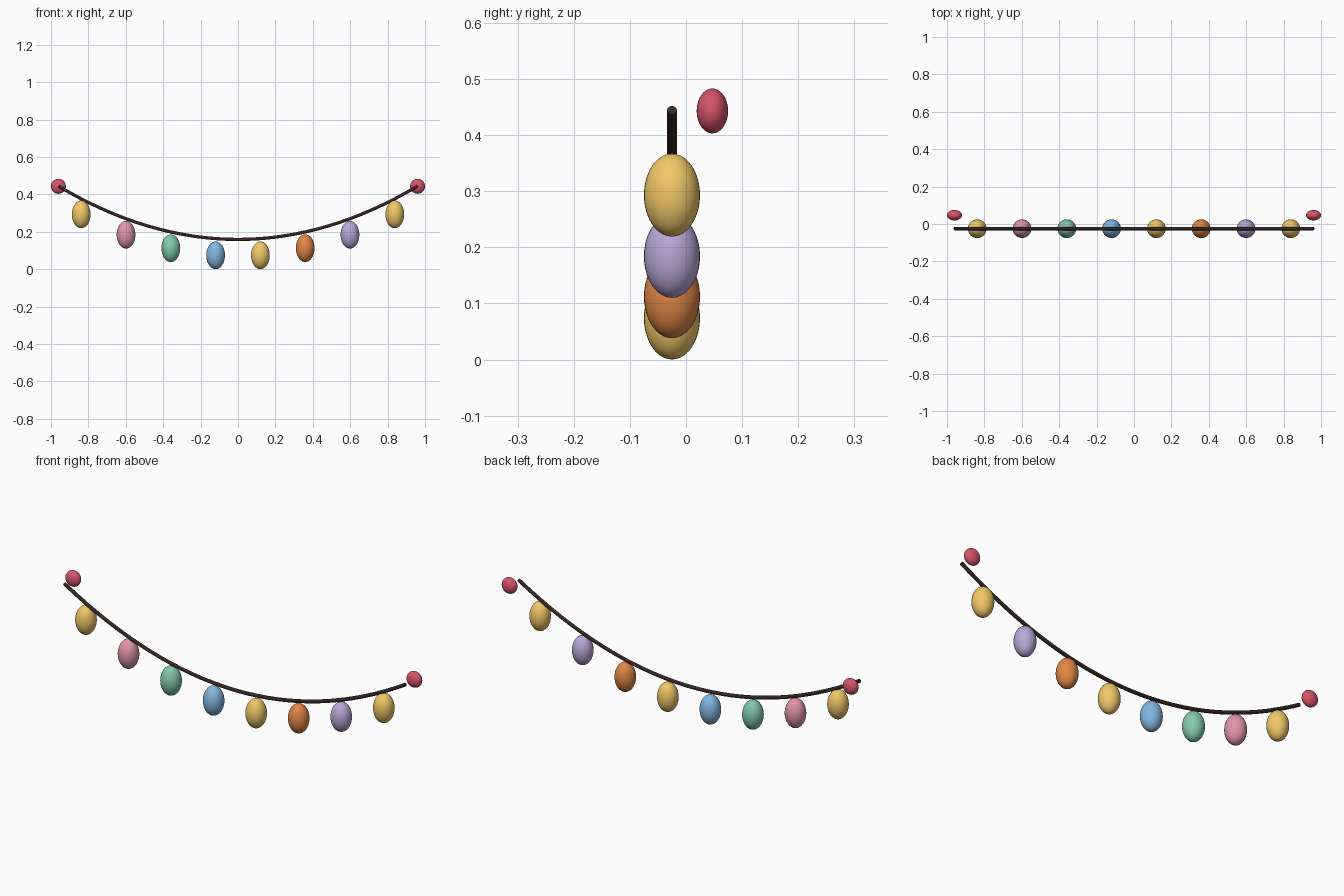
import bpy

if "Cube" in bpy.data.objects:
    bpy.data.objects.remove(bpy.data.objects["Cube"])

HALF = 0.96      # half span of the garland
CABLE_Y = -0.025


def material(name, rgb):
    mat = bpy.data.materials.new(name)
    mat.diffuse_color = (*rgb, 1)
    mat.use_nodes = True
    mat.node_tree.nodes["Principled BSDF"].inputs["Base Color"].default_value = mat.diffuse_color
    return mat


def ellipsoid(name, loc, radii, mat):
    bpy.ops.mesh.primitive_uv_sphere_add(segments=32, ring_count=20, radius=1, location=loc)
    ob = bpy.context.object
    ob.name = name
    ob.scale = radii
    bpy.ops.object.transform_apply(location=False, rotation=False, scale=True)
    bpy.ops.object.shade_smooth()
    ob.data.materials.append(mat)
    return ob


# Sagging cable: round tube along a parabola
curve = bpy.data.curves.new("cable", "CURVE")
curve.dimensions = "3D"
curve.bevel_depth = 0.009
curve.bevel_resolution = 3
curve.use_fill_caps = True
spline = curve.splines.new("POLY")
steps = 32
spline.points.add(steps)
for i, p in enumerate(spline.points):
    x = HALF * (2 * i / steps - 1)
    p.co = (x, CABLE_Y, 0.159 + 0.285 * (x / HALF) ** 2, 1)
curve.materials.append(material("cable_dark", (0.035, 0.02, 0.018)))
cable = bpy.data.objects.new("cable", curve)
bpy.context.collection.objects.link(cable)

# Hanging bulbs, evenly spaced below the cable
yellow = material("bulb_yellow", (0.88, 0.58, 0.14))
colours = [
    yellow,
    material("bulb_pink", (0.75, 0.30, 0.40)),
    material("bulb_green", (0.23, 0.58, 0.42)),
    material("bulb_blue", (0.22, 0.47, 0.75)),
    yellow,
    material("bulb_orange", (0.75, 0.24, 0.06)),
    material("bulb_purple", (0.48, 0.39, 0.68)),
    yellow,
]
heights = [0.074, 0.112, 0.184, 0.293]   # from the middle outwards
for i, mat in enumerate(colours):
    x = (i - 3.5) * 0.2395
    z = heights[int(abs(i - 3.5))]
    ellipsoid(f"bulb_{i + 1}", (x, CABLE_Y, z), (0.05, 0.05, 0.074), mat)

# Red wall knobs behind the cable ends
red = material("knob_red", (0.68, 0.09, 0.14))
for side, name in ((-1, "knob_left"), (1, "knob_right")):
    ellipsoid(name, (side * HALF, 0.047, 0.443), (0.04, 0.028, 0.04), red)
